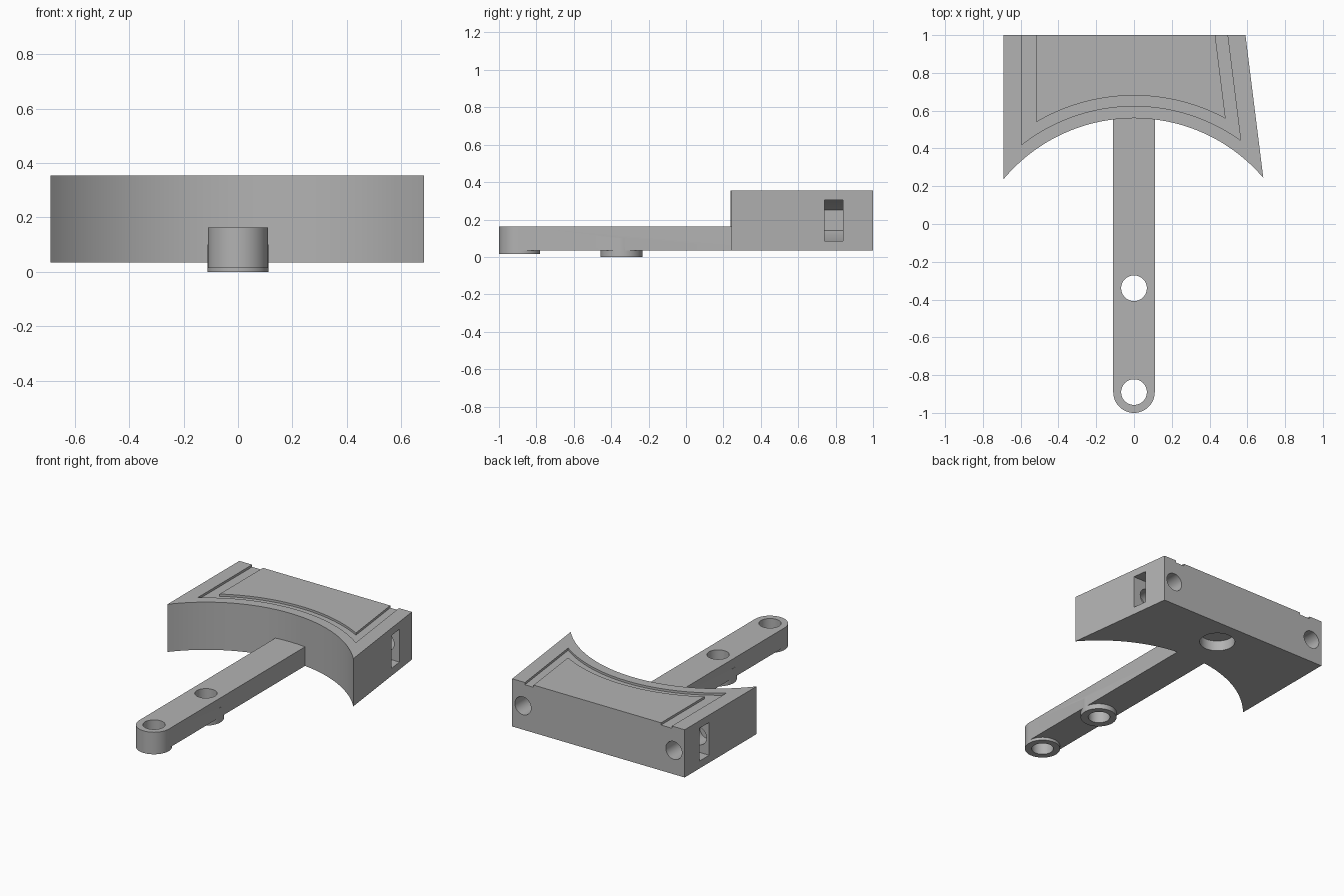
import bpy, bmesh, math
from mathutils import Matrix, Vector

cube = bpy.data.objects.get("Cube")
if cube:
    bpy.data.objects.remove(cube, do_unlink=True)

grey = bpy.data.materials.new("plain grey")
grey.use_nodes = True
COLOUR = (0.45, 0.45, 0.45, 1)
grey.diffuse_color = COLOUR
grey.node_tree.nodes["Principled BSDF"].inputs["Base Color"].default_value = COLOUR

PIVOT_Y = -0.34          # centre of the concave arc and of the middle hole
END_Y = -0.89            # centre of the rounded arm end
BOTTOM, TOP, BACK = 0.035, 0.355, 1.0
MID_Z = (BOTTOM + TOP) / 2


def prism(name, outline, low, high, matrix=Matrix()):
    """Extrude a counterclockwise outline from low to high."""
    bm = bmesh.new()
    face = bm.faces.new([bm.verts.new((x, y, low)) for x, y in outline])
    top = bmesh.ops.extrude_face_region(bm, geom=[face])["geom"]
    moved = [v for v in top if isinstance(v, bmesh.types.BMVert)]
    bmesh.ops.translate(bm, verts=moved, vec=(0, 0, high - low))
    bmesh.ops.recalc_face_normals(bm, faces=bm.faces)
    bm.transform(matrix)
    mesh = bpy.data.meshes.new(name)
    bm.to_mesh(mesh)
    bm.free()
    mesh.materials.append(grey)
    obj = bpy.data.objects.new(name, mesh)
    bpy.context.collection.objects.link(obj)
    return obj


def circle(x, y, radius, sides=64, start=0.0, sweep=math.tau):
    steps = sides if sweep == math.tau else sides + 1
    angles = [start + sweep * i / sides for i in range(steps)]
    return [(x + radius * math.cos(a), y + radius * math.sin(a)) for a in angles]


def combine(target, tool, operation):
    mod = target.modifiers.new(operation.title(), 'BOOLEAN')
    mod.operation, mod.object, mod.solver = operation, tool, 'EXACT'
    bpy.context.view_layer.objects.active = target
    bpy.ops.object.modifier_apply(modifier=mod.name)
    bpy.data.objects.remove(tool, do_unlink=True)


def slant(y, inset):
    """The leaning right-hand edge, moved inward by inset."""
    return 0.59 + 0.125 * (BACK - y) - inset


def bay(left, inset, radius, back):
    """Outline: straight left edge, concave front arc, leaning right edge."""
    y = 0.5
    for _ in range(40):
        right = slant(y, inset)
        y = PIVOT_Y + math.sqrt(radius ** 2 - right ** 2)
    a = math.acos(left / radius)
    b = math.acos(right / radius)
    arc = circle(0, PIVOT_Y, radius, 64, a, b - a)
    return [(left, back)] + arc + [(slant(back, inset), back)]


# Main block with the concave front
model = prism("bracket", bay(-0.69, 0, 0.9, BACK), BOTTOM, TOP)

# Shallow channel on the top, open at the back edge
outer = bay(-0.595, 0.095, 0.965, BACK + 0.05)
inner = bay(-0.515, 0.16, 1.02, BACK + 0.05)
combine(model, prism("channel_cutter", outer + inner[::-1], TOP - 0.015, TOP + 0.05), 'DIFFERENCE')

# Arm with rounded end, and the two bosses below it
arm = [(0.11, 0.65), (-0.11, 0.65)] + circle(0, END_Y, 0.11, 32, math.pi, math.pi)
combine(model, prism("arm", arm, BOTTOM, 0.163), 'UNION')
combine(model, prism("end_boss", circle(0, END_Y, 0.11), 0.015, 0.1), 'UNION')
combine(model, prism("middle_boss", circle(0, PIVOT_Y - 0.005, 0.112), 0, 0.1), 'UNION')
for y in (END_Y, PIVOT_Y):
    combine(model, prism("hole_cutter", circle(0, y, 0.068), -0.1, 0.3), 'DIFFERENCE')

# Round recess under the block
combine(model, prism("recess_cutter", circle(0, 0.81, 0.11), -0.1, BOTTOM + 0.07), 'DIFFERENCE')

# Bolt holes in the back, each crossing a hexagonal nut slot open to the side
for x, side in ((-0.61, -1), (0.51, 1)):
    along_y = Matrix.Translation(Vector((x, 0, MID_Z))) @ Matrix.Rotation(math.pi / 2, 4, 'X')
    combine(model, prism("bolt_cutter", circle(0, 0, 0.06, 48), -1.1, -0.64, along_y), 'DIFFERENCE')
    slot = [(px + (0.3 * side if px * side > 0.01 else 0), py)
            for px, py in circle(0, 0, 0.11, 6, math.pi / 6)]
    # Square off the open side of the hexagon
    slot = [(px, math.copysign(0.11, py) if px * side > 0.01 else py) for px, py in slot]
    combine(model, prism("nut_cutter", slot, -0.84, -0.74, along_y), 'DIFFERENCE')

# Smooth the round walls, keep the edges crisp
bpy.ops.object.select_all(action='DESELECT')
model.select_set(True)
bpy.context.view_layer.objects.active = model
bpy.ops.object.shade_smooth_by_angle(angle=math.radians(30))
